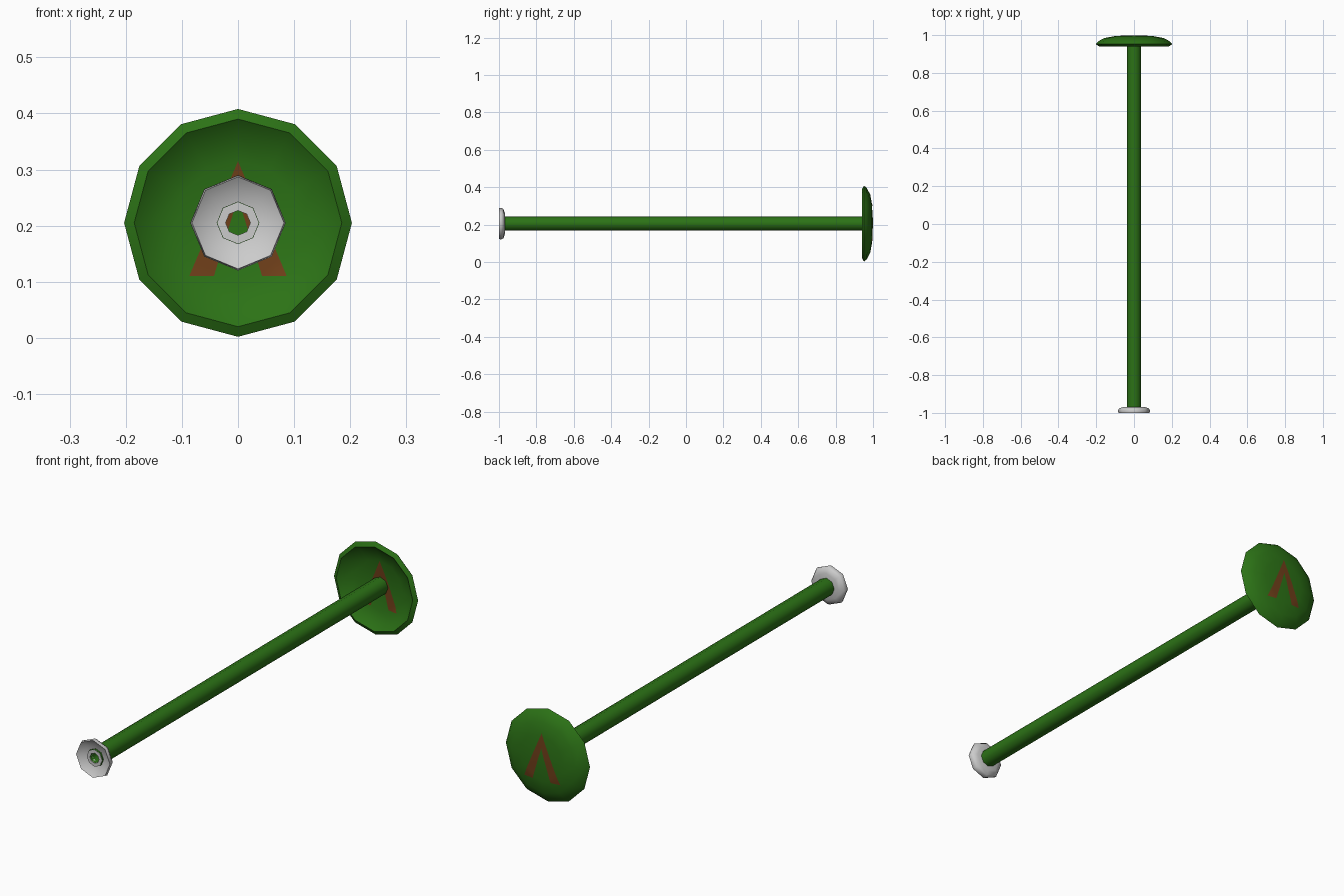
import bpy, bmesh, math

if "Cube" in bpy.data.objects:
    bpy.data.objects.remove(bpy.data.objects["Cube"])

CZ = 0.205  # height of the long axis


def material(name, rgb):
    m = bpy.data.materials.new(name)
    m.diffuse_color = (*rgb, 1)
    m.use_nodes = True
    m.node_tree.nodes["Principled BSDF"].inputs["Base Color"].default_value = m.diffuse_color
    return m


GREEN = material("green", (0.025, 0.17, 0.008))
BROWN = material("brown", (0.16, 0.05, 0.01))


def finish(name, bm, mat=None, angle=40):
    bmesh.ops.recalc_face_normals(bm, faces=bm.faces)
    me = bpy.data.meshes.new(name)
    bm.to_mesh(me)
    bm.free()
    ob = bpy.data.objects.new(name, me)
    bpy.context.collection.objects.link(ob)
    if mat:
        me.materials.append(mat)
    bpy.ops.object.select_all(action='DESELECT')
    ob.select_set(True)
    bpy.context.view_layer.objects.active = ob
    bpy.ops.object.shade_smooth_by_angle(angle=math.radians(angle))
    return ob


def lathe(name, profile, sides, mat=None, closed=False, angle=40):
    """Spin (radius, y) points about the long axis, first corner straight up."""
    bm = bmesh.new()
    rings = []
    for r, y in profile:
        if r == 0:
            rings.append([bm.verts.new((0, y, CZ))] * sides)
        else:
            rings.append([bm.verts.new((r * math.sin(2 * math.pi * i / sides), y,
                                        CZ + r * math.cos(2 * math.pi * i / sides)))
                          for i in range(sides)])
    pairs = list(zip(rings, rings[1:]))
    if closed:
        pairs.append((rings[-1], rings[0]))
    for a, b in pairs:
        for i in range(sides):
            j = (i + 1) % sides
            bm.faces.new(list(dict.fromkeys((a[i], a[j], b[j], b[i]))))
    return finish(name, bm, mat, angle)


# Large hollow dish at the back
back = [(0, 0.998), (0.10, 0.995), (0.155, 0.985), (0.19, 0.967), (0.203, 0.952)]
inside = [(0.185, 0.941), (0.16, 0.962), (0.11, 0.978), (0, 0.984)]
lathe("large_dish", back + inside, 12, GREEN)

# Hollow rod
lathe("rod", [(0.038, -0.988), (0.038, 0.984), (0.022, 0.984), (0.022, -0.988)],
      8, GREEN, closed=True, angle=50)

# Small grey dish and the collar closing the rod's front end
lathe("small_dish", [(0.022, -0.968), (0.058, -0.969), (0.078, -0.976), (0.085, -0.988),
                     (0.082, -1.0), (0.06, -0.984), (0.022, -0.978)], 8, closed=True, angle=60)
lathe("front_collar", [(0.037, -0.987), (0.037, -0.990), (0.022, -0.990), (0.022, -0.987)],
      8, closed=True)


def surface_y(x, z, profile):
    """Height of a twelve-sided lathed surface at a point."""
    step = math.pi / 6
    off = math.atan2(x, z) % step - step / 2
    r = math.hypot(x, z) * math.cos(off) / math.cos(step / 2)
    for (r0, y0), (r1, y1) in zip(profile, profile[1:]):
        if r <= r1:
            return y0 + (y1 - y0) * (r - r0) / (r1 - r0)
    return profile[-1][1]


def chevron(name, profile, offset):
    bm = bmesh.new()
    n = 16
    for s in (-1, 1):
        rows = []
        for i in range(n + 1):
            t = i / n
            row = []
            for k in range(4):
                u = k / 3
                top = 0.315 + (0.25 - 0.315) * u
                foot = 0.087 + (0.043 - 0.087) * u
                x, z = s * foot * t, top + (0.11 - top) * t - CZ
                row.append(bm.verts.new((x, surface_y(x, z, profile) + offset, z + CZ)))
            rows.append(row)
        for a, b in zip(rows, rows[1:]):
            for k in range(3):
                bm.faces.new((a[k], a[k + 1], b[k + 1], b[k]))
    bmesh.ops.remove_doubles(bm, verts=bm.verts, dist=1e-5)
    finish(name, bm, BROWN)


# Painted chevron on both sides of the large dish
chevron("chevron_back", back, 0.0015)
chevron("chevron_inside", inside[::-1], -0.0015)
